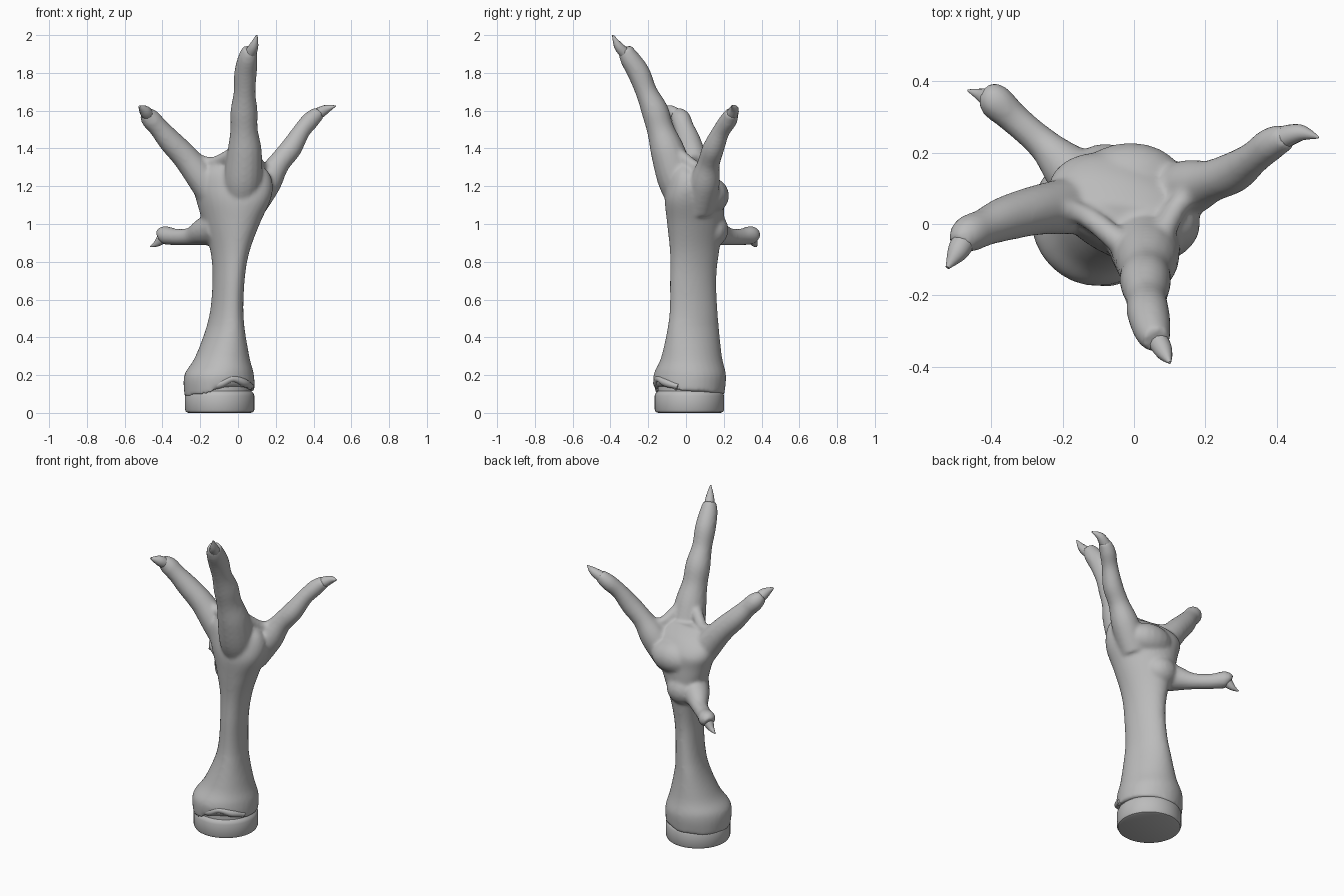
import bpy, bmesh, math
from mathutils import Vector

cube = bpy.data.objects.get("Cube")
if cube:
    bpy.data.objects.remove(cube)

grey = bpy.data.materials.new("plain grey")
grey.use_nodes = True
grey.diffuse_color = (0.5, 0.5, 0.5, 1)
grey.node_tree.nodes["Principled BSDF"].inputs["Base Color"].default_value = (0.5, 0.5, 0.5, 1)


def spline(rows, steps=5):
    """Smoothly resample rows of numbers."""
    out = []
    for i in range(len(rows) - 1):
        a, b = rows[max(i - 1, 0)], rows[i]
        c, d = rows[i + 1], rows[min(i + 2, len(rows) - 1)]
        for s in range(steps):
            t = s / steps
            out.append([q + t / 2 * (r - p + t * (2*p - 5*q + 4*r - w + t * (3*(q - r) + w - p)))
                        for p, q, r, w in zip(a, b, c, d)])
    return out + [list(rows[-1])]


def skin_rings(bm, rings):
    """Join rings of points into a closed tube."""
    loops = [[bm.verts.new(p) for p in ring] for ring in rings]
    n = len(loops[0])
    for a, b in zip(loops, loops[1:]):
        for i in range(n):
            j = (i + 1) % n
            bm.faces.new((a[i], a[j], b[j], b[i]))
    bm.faces.new(loops[0][::-1])
    bm.faces.new(loops[-1])


def tube(bm, rows, n=16):
    """Round tube along rows of x, y, z, radius."""
    pts = spline(rows)
    side, rings = None, []
    for i, p in enumerate(pts):
        t = (Vector(pts[min(i + 1, len(pts) - 1)][:3]) - Vector(pts[max(i - 1, 0)][:3])).normalized()
        if side is None:
            side = t.orthogonal()
        side = (side - t * side.dot(t)).normalized()
        up = t.cross(side)
        r = max(p[3], 0.002)
        rings.append([Vector(p[:3]) + r * (math.cos(a) * side + math.sin(a) * up)
                      for a in (2 * math.pi * k / n for k in range(n))])
    skin_rings(bm, rings)


def ball(bm, centre, size):
    new = bmesh.ops.create_uvsphere(bm, u_segments=20, v_segments=14, radius=1)["verts"]
    for v in new:
        v.co = Vector(c + s * q for c, s, q in zip(centre, size, v.co))


def finish(bm, name):
    bmesh.ops.recalc_face_normals(bm, faces=bm.faces)
    mesh = bpy.data.meshes.new(name)
    bm.to_mesh(mesh)
    bm.free()
    mesh.materials.append(grey)
    ob = bpy.data.objects.new(name, mesh)
    bpy.context.collection.objects.link(ob)
    bpy.ops.object.select_all(action='DESELECT')
    ob.select_set(True)
    bpy.context.view_layer.objects.active = ob
    return ob


# Leg and palm: z, x min, x max, y min, y max
leg = [(0.1, -0.283, 0.088, -0.168, 0.203), (0.2, -0.285, 0.085, -0.172, 0.212),
       (0.3, -0.225, 0.06, -0.13, 0.19), (0.5, -0.155, 0.03, -0.09, 0.17),
       (0.7, -0.135, 0.035, -0.085, 0.16), (0.85, -0.145, 0.06, -0.085, 0.175),
       (1.0, -0.185, 0.115, -0.1, 0.2), (1.12, -0.22, 0.17, -0.112, 0.2),
       (1.2, -0.24, 0.185, -0.1, 0.195), (1.27, -0.22, 0.165, -0.08, 0.14),
       (1.32, -0.15, 0.115, -0.05, 0.06)]
bm = bmesh.new()
rings = []
for z, x0, x1, y0, y1 in spline(leg):
    ring = []
    # oval leans diagonally above the stump
    lean = -0.32 * min(1, max(0, (z - 0.2) / 0.25))
    for k in range(32):
        a = 2 * math.pi * k / 32
        # torn lower edge, raised at the front
        fade = max(0, 1 - (z - 0.1) / 0.1)
        notch = 0.06 * math.exp(-((a - 5.1) / 0.45) ** 2)
        tear = fade * (notch + 0.015 * math.cos(a) + 0.007 * math.sin(7 * a))
        ring.append(((x0 + x1) / 2 + (x1 - x0) / 2 * math.cos(a),
                     (y0 + y1) / 2 + (y1 - y0) / 2 * math.sin(a + lean), z + tear))
    rings.append(ring)
skin_rings(bm, rings)

# Toes: x, y, z, radius, with swollen joints
tube(bm, [(0.01, 0.0, 1.08, 0.07), (0.025, -0.045, 1.22, 0.1), (0.035, -0.095, 1.38, 0.092),
          (0.032, -0.135, 1.5, 0.073), (0.032, -0.165, 1.6, 0.072), (0.035, -0.21, 1.7, 0.058),
          (0.04, -0.25, 1.8, 0.06), (0.052, -0.3, 1.88, 0.052), (0.063, -0.325, 1.93, 0.038)])
tube(bm, [(-0.09, 0.07, 1.1, 0.09), (-0.19, 0.05, 1.24, 0.08), (-0.275, 0.038, 1.35, 0.07),
          (-0.36, 0.015, 1.44, 0.063), (-0.42, -0.01, 1.51, 0.053), (-0.465, -0.03, 1.56, 0.052),
          (-0.49, -0.06, 1.59, 0.033)])
tube(bm, [(0.06, 0.07, 1.08, 0.08), (0.15, 0.1, 1.22, 0.08), (0.215, 0.12, 1.32, 0.06),
          (0.28, 0.145, 1.4, 0.058), (0.335, 0.185, 1.49, 0.047), (0.385, 0.225, 1.55, 0.047),
          (0.43, 0.245, 1.59, 0.036)])
tube(bm, [(-0.1, 0.08, 0.98, 0.1), (-0.18, 0.15, 0.96, 0.075), (-0.25, 0.22, 0.935, 0.048),
          (-0.33, 0.29, 0.932, 0.044), (-0.39, 0.345, 0.94, 0.05), (-0.415, 0.36, 0.93, 0.035)])

# Webs between the toes and pads on the palm
tube(bm, [(-0.25, 0.05, 1.36, 0.03), (-0.14, 0.025, 1.325, 0.03), (-0.03, -0.06, 1.37, 0.035)])
tube(bm, [(0.21, 0.12, 1.33, 0.03), (0.13, 0.06, 1.3, 0.03), (0.07, -0.05, 1.38, 0.035)])
ball(bm, (-0.01, 0.12, 1.15), (0.15, 0.108, 0.1))
ball(bm, (-0.08, 0.14, 0.97), (0.1, 0.085, 0.09))

foot = finish(bm, "leg_and_toes")
m = foot.modifiers.new("blend", 'REMESH')
m.mode = 'VOXEL'
m.voxel_size = 0.01
m.use_smooth_shade = True
m = foot.modifiers.new("soften", 'SMOOTH')
m.factor = 0.5
m.iterations = 9
for name in ("blend", "soften"):
    bpy.ops.object.modifier_apply(modifier=name)
bpy.ops.object.shade_smooth()

# Claws
claws = {
    "middle_claw": [(0.058, -0.31, 1.89, 0.032), (0.083, -0.356, 1.94, 0.025), (0.1, -0.388, 2.0, 0.004)],
    "right_claw": [(-0.475, -0.045, 1.575, 0.033), (-0.495, -0.08, 1.6, 0.029), (-0.522, -0.122, 1.622, 0.006)],
    "left_claw": [(0.41, 0.24, 1.575, 0.034), (0.465, 0.255, 1.607, 0.024), (0.517, 0.242, 1.625, 0.003)],
    "rear_claw": [(-0.4, 0.35, 0.925, 0.032), (-0.43, 0.362, 0.897, 0.018), (-0.465, 0.374, 0.88, 0.003)],
}
for name, rows in claws.items():
    bm = bmesh.new()
    tube(bm, rows, 12)
    finish(bm, name)
    bpy.ops.object.shade_smooth_by_angle(angle=math.radians(50))

# Cut stump under the skin: radius, z
bm = bmesh.new()
profile = [(0.165, 0), (0.178, 0.005), (0.184, 0.018), (0.184, 0.09), (0.178, 0.105), (0.168, 0.115), (0.168, 0.18)]
skin_rings(bm, [[(-0.097 + r * math.cos(2 * math.pi * k / 40), 0.018 + r * math.sin(2 * math.pi * k / 40), z)
                 for k in range(40)] for r, z in profile])
finish(bm, "stump")
bpy.ops.object.shade_smooth_by_angle(angle=math.radians(35))

# Loose flap of torn skin at the front
bm = bmesh.new()
tube(bm, [(-0.2, -0.115, 0.13, 0.012), (-0.1, -0.15, 0.15, 0.022), (-0.03, -0.145, 0.18, 0.018),
          (0.03, -0.105, 0.16, 0.022), (0.07, -0.04, 0.14, 0.015)], 10)
finish(bm, "torn_skin_flap")
bpy.ops.object.shade_smooth_by_angle(angle=math.radians(50))
